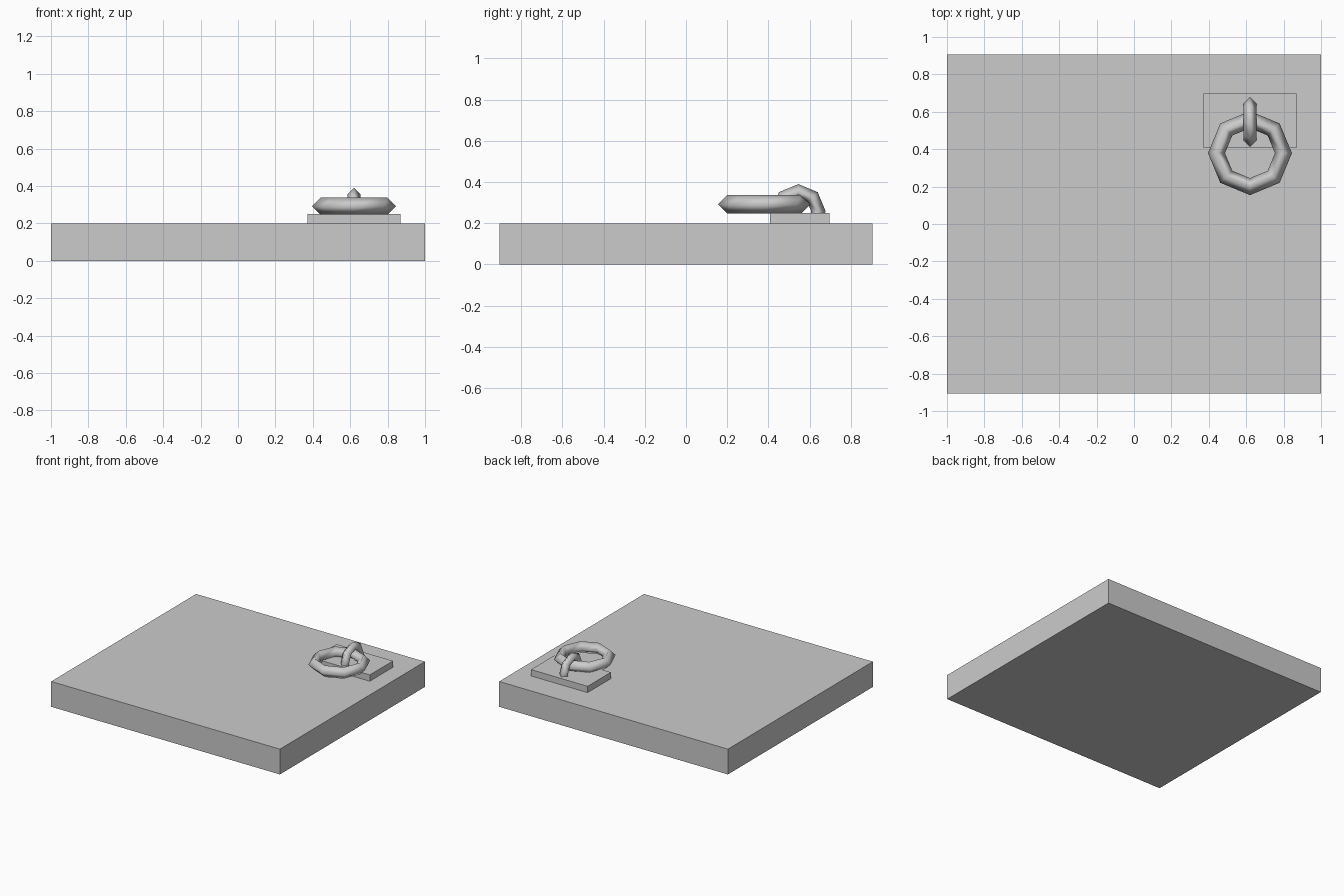
import bpy
import math

cube = bpy.data.objects.get("Cube")
if cube:
    bpy.data.objects.remove(cube, do_unlink=True)

# One plain grey for every part
grey = bpy.data.materials.new("light_grey")
grey.use_nodes = True
colour = (0.6, 0.6, 0.6, 1)
grey.diffuse_color = colour
grey.node_tree.nodes["Principled BSDF"].inputs["Base Color"].default_value = colour


def finish(name):
    obj = bpy.context.object
    obj.name = name
    obj.data.materials.append(grey)
    return obj


def box(name, centre, size):
    bpy.ops.mesh.primitive_cube_add(size=1, location=centre)
    obj = finish(name)
    obj.scale = size
    bpy.ops.object.transform_apply(location=False, rotation=False, scale=True)
    return obj


def low_poly_ring(name, centre, major, minor, rotation=(0, 0, 0)):
    # Eight-sided ring with a diamond cross-section, smooth shaded
    bpy.ops.mesh.primitive_torus_add(
        major_segments=8, minor_segments=4, major_radius=major,
        minor_radius=minor, location=centre, rotation=rotation)
    obj = finish(name)
    bpy.ops.object.shade_smooth()
    return obj


# Slab and the mounting plate lying on it
box("slab", (0, 0, 0.1), (2, 1.81, 0.2))
box("mounting_plate", (0.62, 0.552, 0.225), (0.495, 0.29, 0.05))

# Pull ring lying flat, held by an upright loop half sunk in the plate
low_poly_ring("pull_ring", (0.62, 0.379, 0.292), 0.179, 0.0455)
low_poly_ring("holding_loop", (0.62, 0.545, 0.257), 0.098, 0.035,
              (0, math.pi / 2, 0))
